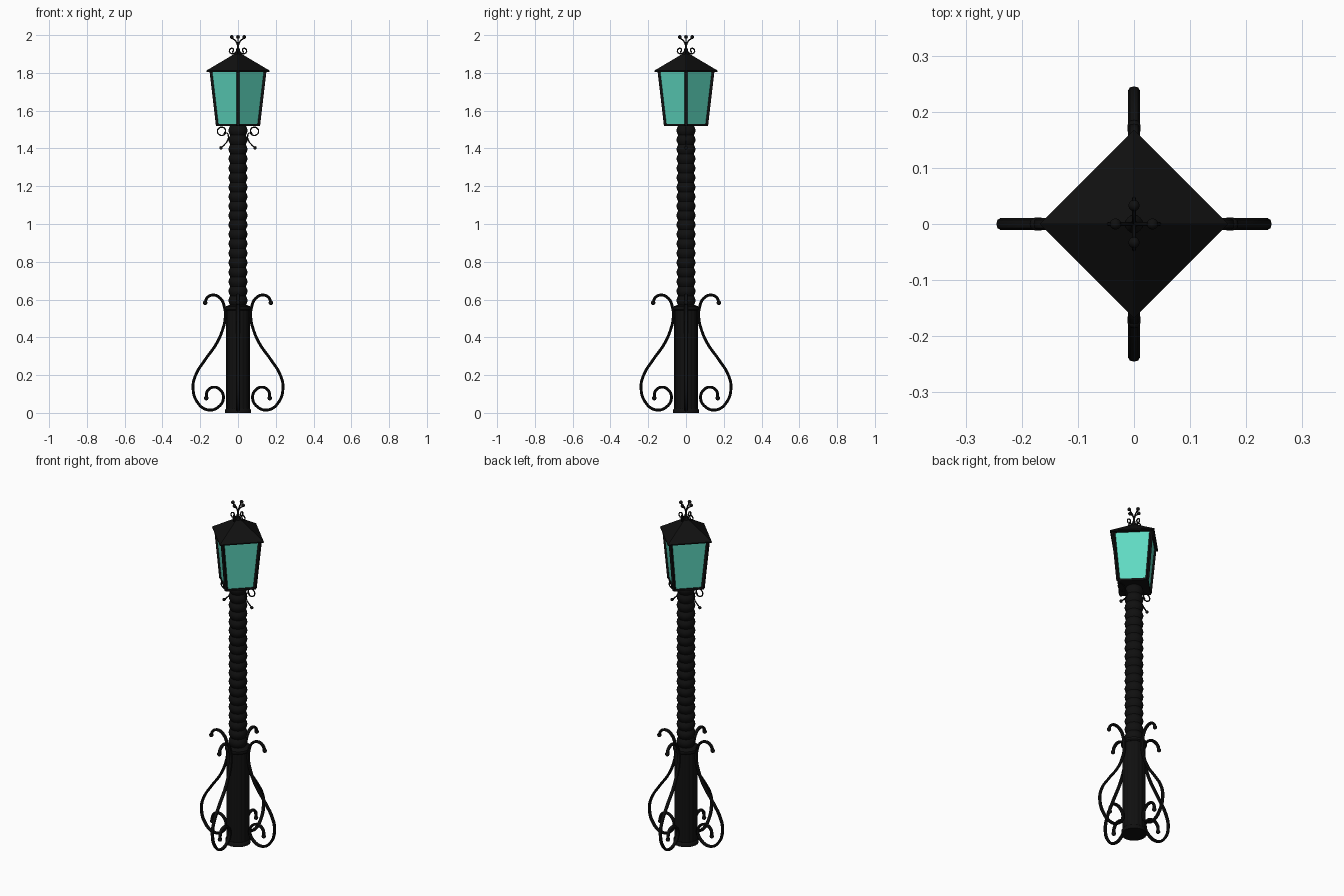
import bpy, bmesh, math
from mathutils import Vector, Matrix

if "Cube" in bpy.data.objects:
    bpy.data.objects.remove(bpy.data.objects["Cube"])


def material(name, col):
    m = bpy.data.materials.new(name)
    m.diffuse_color = (*col, 1)
    m.use_nodes = True
    m.node_tree.nodes["Principled BSDF"].inputs["Base Color"].default_value = m.diffuse_color
    return m


iron = material("black_iron", (0.005, 0.005, 0.005))
glass = material("teal_glass", (0.115, 0.70, 0.54))


def add(name, mesh, mat, smooth=True):
    mesh.materials.clear()
    mesh.materials.append(mat)
    ob = bpy.data.objects.new(name, mesh)
    bpy.context.collection.objects.link(ob)
    for p in mesh.polygons:
        p.use_smooth = False
    if smooth:
        bpy.ops.object.select_all(action='DESELECT')
        ob.select_set(True)
        bpy.context.view_layer.objects.active = ob
        bpy.ops.object.shade_smooth_by_angle(angle=math.radians(40))
    return ob


def lathe(name, profile, n, mat, smooth=True, ripple=lambda a: 1.0):
    """Closed solid from (radius, z) pairs; the first corner lies on +x."""
    bm = bmesh.new()
    rings = []
    for r, z in profile:
        ring = []
        for i in range(n):
            a = 2 * math.pi * i / n
            k = r * ripple(a)
            ring.append(bm.verts.new((k * math.cos(a), k * math.sin(a), z)))
        rings.append(ring)
    for lo, hi in zip(rings, rings[1:]):
        for i in range(n):
            j = (i + 1) % n
            bm.faces.new((lo[i], lo[j], hi[j], hi[i]))
    bm.faces.new(rings[0][::-1])
    bm.faces.new(rings[-1])
    me = bpy.data.meshes.new(name)
    bm.to_mesh(me)
    bm.free()
    return add(name, me, mat, smooth)


def scroll(name, pts, radius, ball, count, width=1.0, balls=(-1,)):
    """Bent iron bar in the xz plane with ball tips, repeated around z."""
    cu = bpy.data.curves.new(name, 'CURVE')
    cu.dimensions = '3D'
    cu.bevel_depth = radius
    cu.bevel_resolution = 2
    cu.resolution_u = 6
    cu.use_fill_caps = True
    sp = cu.splines.new('BEZIER')
    sp.bezier_points.add(len(pts) - 1)
    for bp, (x, z) in zip(sp.bezier_points, pts):
        bp.co = (x, 0, z)
        bp.handle_left_type = bp.handle_right_type = 'AUTO'
    tmp = bpy.data.objects.new("tmp", cu)
    bpy.context.collection.objects.link(tmp)
    bpy.context.view_layer.update()
    me = bpy.data.meshes.new_from_object(
        tmp.evaluated_get(bpy.context.evaluated_depsgraph_get()))
    bpy.data.objects.remove(tmp)
    bm = bmesh.new()
    bm.from_mesh(me)
    bmesh.ops.scale(bm, vec=(1, width, 1), verts=bm.verts)
    for i in balls:
        x, z = pts[i]
        bmesh.ops.create_uvsphere(bm, u_segments=12, v_segments=8, radius=ball,
                                  matrix=Matrix.Translation((x, 0, z)))
    bm.to_mesh(me)
    bm.free()
    for k in range(count):
        ob = add(f"{name}_{k + 1}", me, iron)
        ob.rotation_euler.z = 2 * math.pi * k / count


def bar(name, a, b, w):
    """Square bar between two points."""
    a, b = Vector(a), Vector(b)
    d = b - a
    bm = bmesh.new()
    bmesh.ops.create_cube(bm, size=1, matrix=Matrix.Translation((a + b) / 2)
                          @ d.to_track_quat('Z', 'Y').to_matrix().to_4x4()
                          @ Matrix.Diagonal((w, w, d.length, 1)))
    me = bpy.data.meshes.new(name)
    bm.to_mesh(me)
    bm.free()
    return add(name, me, iron, False)


# fluted pedestal with foot and collar
lathe("pedestal", [(0.062, 0.0), (0.062, 0.56)], 96, iron,
      ripple=lambda a: 0.97 + 0.04 * abs(math.cos(8 * a)))
lathe("foot_ring", [(0.068, 0), (0.068, 0.018), (0.063, 0.024)], 32, iron)
lathe("collar_ring", [(0.063, 0.542), (0.069, 0.548), (0.069, 0.562),
                      (0.05, 0.57)], 32, iron)

# beaded column
pitch, beads = 0.05, 19
prof = []
for i in range(beads * 6 + 1):
    z = 0.57 + i * pitch / 6
    prof.append((0.041 + 0.009 * math.sin(math.pi * (i % 6) / 6), z))
lathe("column", prof, 32, iron)

# four large base scrolls
scroll("base_scroll",
       [(0.174, 0.583), (0.163, 0.610), (0.130, 0.624), (0.093, 0.606),
        (0.072, 0.560), (0.068, 0.500), (0.080, 0.445), (0.112, 0.370),
        (0.175, 0.280), (0.222, 0.205), (0.238, 0.140), (0.216, 0.058),
        (0.160, 0.016), (0.103, 0.032), (0.077, 0.080), (0.094, 0.122),
        (0.130, 0.136), (0.162, 0.116), (0.168, 0.078)],
       0.0075, 0.012, 4, 1.4, (0, -1))

# pair of small brackets below the lantern
scroll("lantern_bracket",
       [(0.075, 1.477), (0.066, 1.495), (0.078, 1.511), (0.100, 1.508),
        (0.109, 1.490), (0.098, 1.472), (0.078, 1.470), (0.060, 1.482),
        (0.051, 1.465), (0.056, 1.440), (0.072, 1.420), (0.090, 1.403)],
       0.0035, 0.009, 2)

# lantern: tapered glass box with corners on the axes
zb, zt, rb, rt = 1.522, 1.812, 0.110, 0.144
lathe("lantern_floor", [(rb + 0.007, zb - 0.004), (rb + 0.008, zb + 0.008)],
      4, iron, False)
lathe("glass_panes", [(rb, zb + 0.004), (rt, zt)], 4, glass, False)
for k in range(4):
    a, b = k * math.pi / 2, (k + 1) * math.pi / 2
    pa = (math.cos(a), math.sin(a))
    pb = (math.cos(b), math.sin(b))
    bar(f"corner_post_{k + 1}", (pa[0] * rb, pa[1] * rb, zb),
        (pa[0] * rt, pa[1] * rt, zt), 0.014)
    bar(f"top_rail_{k + 1}", (pa[0] * rt, pa[1] * rt, zt - 0.003),
        (pb[0] * rt, pb[1] * rt, zt - 0.003), 0.010)

# pyramid roof and cap
lathe("roof", [(0.168, 1.806), (0.168, 1.812), (0.016, 1.902)], 4, iron, False)
lathe("roof_cap", [(0.016, 1.893), (0.016, 1.905), (0.008, 1.915),
                   (0.005, 1.95)], 16, iron)

# finial: four curls and four ball-tipped sprigs
scroll("finial_curl",
       [(0.028, 1.911), (0.024, 1.924), (0.035, 1.930), (0.045, 1.920),
        (0.041, 1.906), (0.026, 1.902), (0.012, 1.908), (0.006, 1.925)],
       0.0035, 0.005, 4, 1.0, (0,))
scroll("finial_sprig",
       [(0.0, 1.910), (0.002, 1.945), (0.012, 1.968), (0.026, 1.981),
        (0.033, 1.990)], 0.0038, 0.010, 4)
